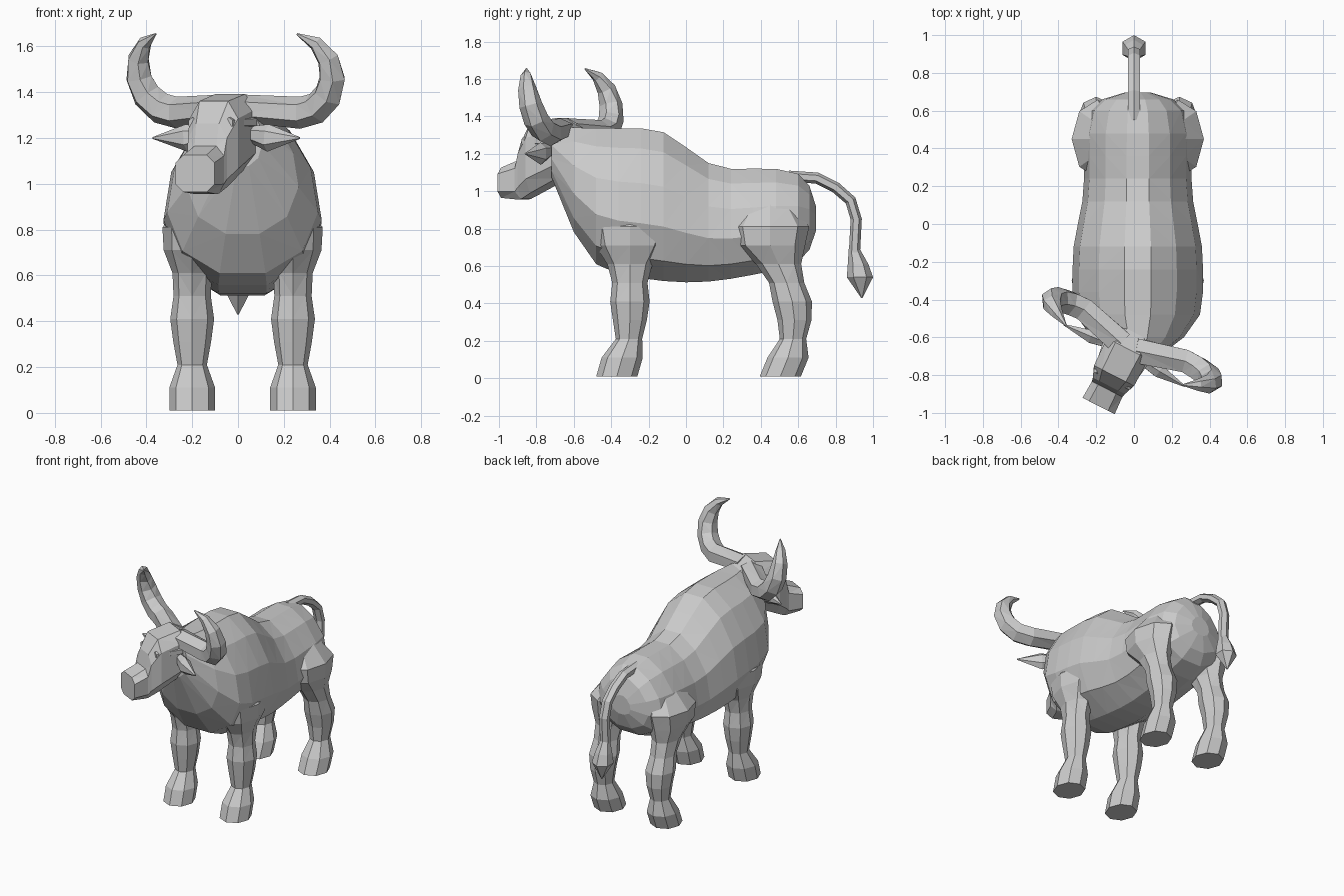
import bpy, bmesh, math
from mathutils import Vector, Matrix

if "Cube" in bpy.data.objects:
    bpy.data.objects.remove(bpy.data.objects["Cube"], do_unlink=True)

shade = .6
grey = bpy.data.materials.new("plain grey")
grey.use_nodes = True
grey.diffuse_color = (shade, shade, shade, 1)
grey.node_tree.nodes["Principled BSDF"].inputs["Base Color"].default_value = grey.diffuse_color

X, Y, Z = Vector((1, 0, 0)), Vector((0, 1, 0)), Vector((0, 0, 1))
middle = .02  # the trunk sits slightly to its left


def ease(t):
    """Smooth step from zero to one."""
    t = min(max(t, 0), 1)
    return t * t * (3 - 2 * t)


def loft(name, rings, sides, ref, axis=None, phase=0, pear=0, boxy=1, place=Matrix()):
    """Skin rings (centre, radius along ref, radius across); without an axis they follow the path."""
    bm = bmesh.new()
    centres = [Vector(ring[0]) for ring in rings]
    last = len(rings) - 1
    loops = []
    for i, (centre, wide, deep) in enumerate(rings):
        along = axis or (centres[min(i + 1, last)] - centres[max(i - 1, 0)]).normalized()
        across = Z if axis == Y else along.cross(ref).normalized()
        side = across.cross(along).normalized()
        loop = []
        for k in range(sides):
            angle = math.tau * (k + phase) / sides
            s, c = (math.copysign(abs(v) ** boxy, v) for v in (math.sin(angle), math.cos(angle)))
            offset = side * wide * s * (1 - pear * c) + across * deep * c
            loop.append(bm.verts.new(place @ (centres[i] + offset)))
        loops.append(loop)
    for lower, upper in zip(loops, loops[1:]):
        for k in range(sides):
            j = (k + 1) % sides
            bm.faces.new((lower[k], lower[j], upper[j], upper[k]))
    bmesh.ops.triangulate(bm, faces=bm.faces[:], quad_method='SHORT_EDGE')
    bm.faces.new(loops[0])
    bm.faces.new(loops[-1])
    bmesh.ops.recalc_face_normals(bm, faces=bm.faces)
    mesh = bpy.data.meshes.new(name)
    bm.to_mesh(mesh)
    bm.free()
    mesh.materials.append(grey)
    bpy.context.collection.objects.link(bpy.data.objects.new(name, mesh))


def section(x, y, bottom, top, half_width):
    """An upright ring given by its lowest and highest point."""
    return (x, y, (bottom + top) / 2), half_width, (top - bottom) / 2


def trunk_section(y):
    """Humped shoulders, sagging belly, rising throat and rounded rump."""
    hump = ease((.22 - y) / .42)
    throat = max(0, (-.4 - y) / .36) ** 2
    rump = math.sqrt(1 - max(0, (y - .4) / .3) ** 4)
    centre = .85
    top = centre + (.28 + .22 * hump) * rump
    bottom = centre - (.3 + .05 * math.cos(4 * y)) * rump + .6 * throat
    width = (.28 + .06 * hump) * rump * (1 - .95 * throat)
    return section(middle, y, bottom, top, width)


def leg_section(side, z, y):
    """Block hoof, thin pastern, thick knee, then a thigh that leans into the trunk."""
    thigh = ease((z - .45) / .35)
    inward = ease((z - .75) / .35)
    shrink = 1 - .7 * inward
    radius = .1 if z < .15 else .08 + .016 * math.cos(math.tau * z / .4) + .05 * thigh
    x = middle + side * (.22 - .1 * inward)
    return (x, y, z), radius * shrink, (radius * 1.1 + .06 * thigh) * shrink


def front_line(z):
    return -.3 - .07 * ease(1 - z / .25)


def hind_line(z):
    return .45 + .13 * max(0, math.sin(math.pi * (z + .1) / .8))


# Trunk from neck to rump, closer sections where the rump rounds off
stations = [-.72 + .12 * i for i in range(12)] + [.66, .695]
loft("body", [trunk_section(y) for y in stations], 12, X, Y, phase=.5, pear=.2)

# Four legs with shoulders and haunches
for hand, side in (("left", 1), ("right", -1)):
    for word, line in (("front", front_line), ("hind", hind_line)):
        heights = [.01 + i / 10 for i in range(11)]
        loft(f"{word}_leg_{hand}", [leg_section(side, z, line(z)) for z in heights], 8, X, Z)

# Tail hanging behind, ending in a pointed tuft
tail_path = [(.55, 1.08), (.7, 1.07), (.8, 1.02), (.88, .95), (.91, .85), (.9, .66)]
loft("tail", [((0, y, z), .036, .03) for y, z in tail_path], 6, X)
tuft_path = [(.9, .69, .03), (.92, .61, .055), (.93, .54, .07), (.94, .43, .004)]
loft("tail_tuft", [((0, y, z), r, r) for y, z, r in tuft_path], 6, X, Z)

# Head turned to its right: skull, forehead, brow, muzzle
turn = Matrix.Translation((-.015, -.625, 0)) @ Matrix.Rotation(math.radians(-27), 4, 'Z')
loft("head", [
    section(0, .06, 1.14, 1.34, .09),
    section(0, -.04, 1.06, 1.4, .13),
    section(0, -.2, .98, 1.37, .125),
    section(0, -.26, .95, 1.27, .1),
    section(0, -.28, .95, 1.17, .095),
    section(0, -.38, .96, 1.13, .1),
], 8, X, Y, phase=.5, boxy=.6, place=turn)


def horn_ring(t):
    """Upward arc that sweeps forward and thins to a point."""
    angle = math.radians(-90 + 165 * t)
    arc = .175
    centre = (.3 + arc * math.cos(angle), .04 - .12 * t * t, 1.485 + arc * math.sin(angle))
    radius = .004 + .066 * (1 - t ** 3)
    return centre, radius, radius


# Horns, ears and brows, mirrored on the head
for hand, side in (("left", 1), ("right", -1)):
    flip = turn @ Matrix.Diagonal((side, 1, 1, 1))
    base = ((.04, -.03, 1.33), .075, .06)
    loft(f"horn_{hand}", [base] + [horn_ring(i / 6) for i in range(7)], 6, Y, place=flip)
    loft(f"ear_{hand}", [
        ((.09, -.06, 1.22), .025, .03),
        ((.2, -.07, 1.2), .04, .06),
        ((.36, -.08, 1.2), .004, .004),
    ], 6, Y, place=flip)
    loft(f"brow_{hand}", [
        section(.11, -.05, 1.24, 1.3, .03),
        section(.09, -.23, 1.24, 1.29, .02),
    ], 6, X, Y, place=flip)
